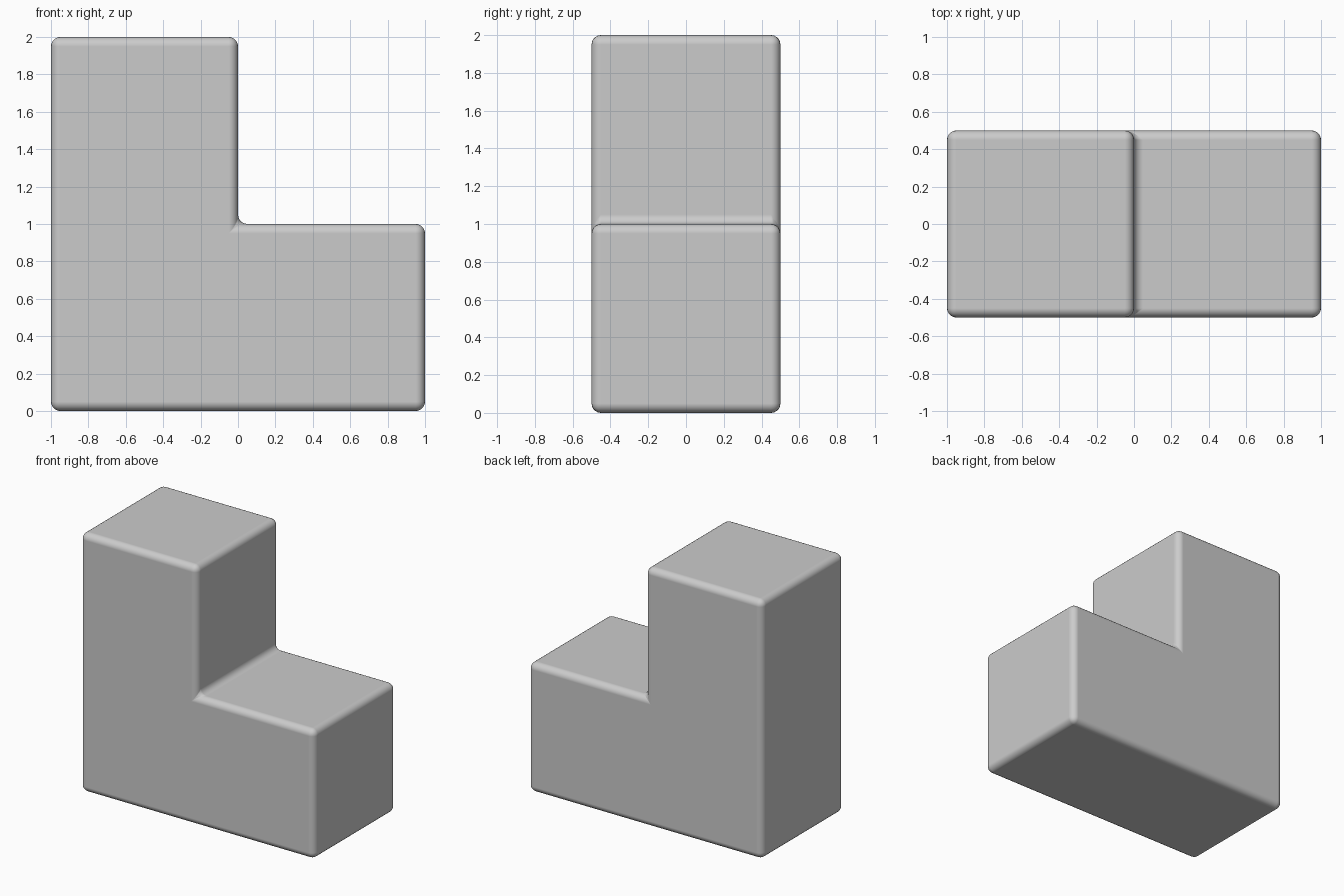
import bpy, bmesh

if "Cube" in bpy.data.objects:
    bpy.data.objects.remove(bpy.data.objects["Cube"])

# L-shaped side profile (x, z)
profile = [(-1, 0), (1, 0), (1, 1), (0, 1), (0, 2), (-1, 2)]

# Extrude the profile through the depth
bm = bmesh.new()
face = bm.faces.new([bm.verts.new((x, -0.5, z)) for x, z in profile])
ext = bmesh.ops.extrude_face_region(bm, geom=[face], use_keep_orig=True)
moved = [g for g in ext["geom"] if isinstance(g, bmesh.types.BMVert)]
bmesh.ops.translate(bm, vec=(0, 1, 0), verts=moved)
bmesh.ops.recalc_face_normals(bm, faces=bm.faces)
mesh = bpy.data.meshes.new("step_block")
bm.to_mesh(mesh)
bm.free()

block = bpy.data.objects.new("step_block", mesh)
bpy.context.collection.objects.link(block)

# Round every edge, including the inner corner
bevel = block.modifiers.new("rounded_edges", "BEVEL")
bevel.width = 0.05
bevel.segments = 5
bevel.limit_method = "ANGLE"
bevel.harden_normals = True

for p in mesh.polygons:
    p.use_smooth = True
